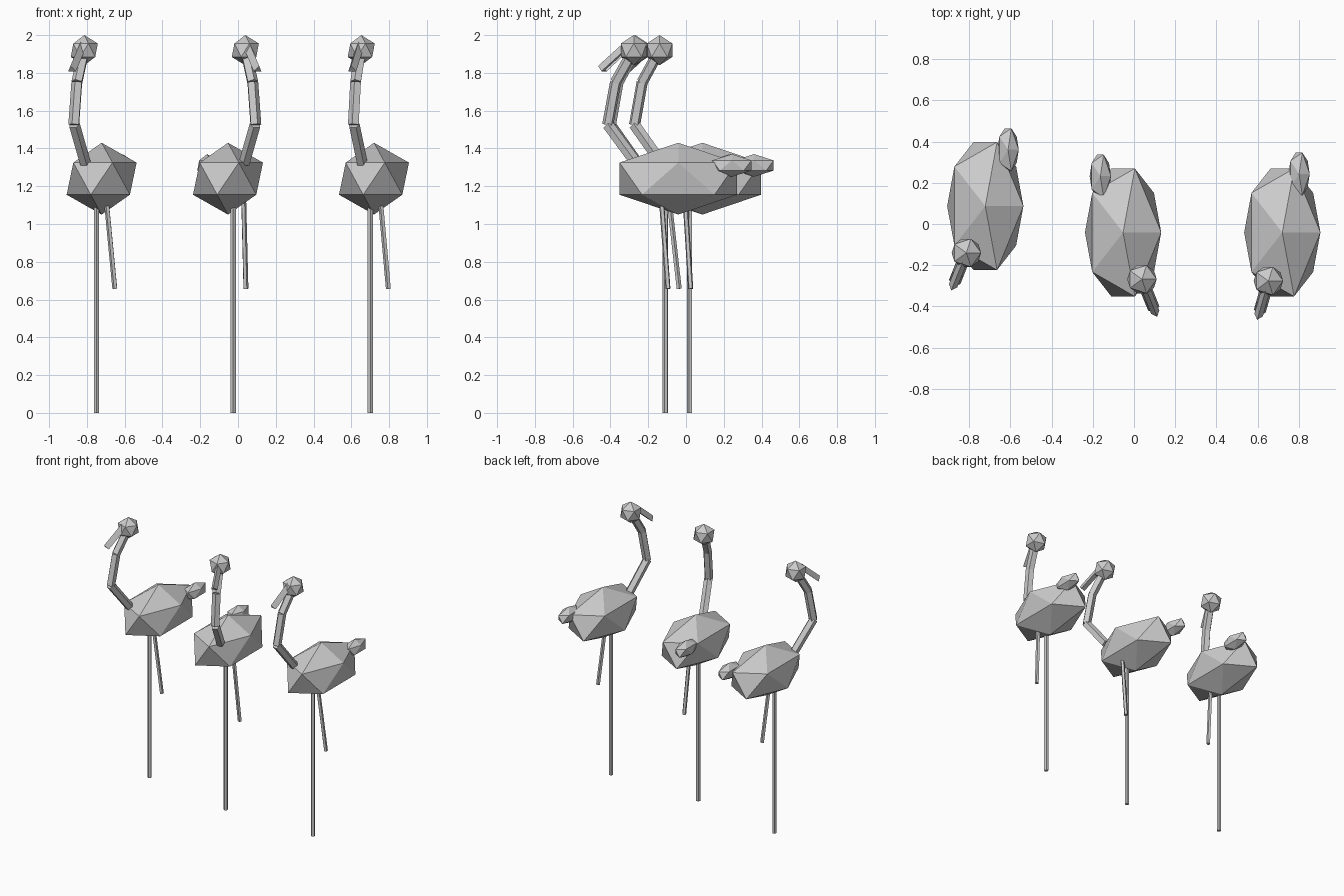
import bpy, bmesh, math
from mathutils import Matrix, Vector

cube = bpy.data.objects.get("Cube")
if cube:
    bpy.data.objects.remove(cube, do_unlink=True)

GREY = (0.6, 0.6, 0.6, 1)
mat = bpy.data.materials.new("plain_grey")
mat.use_nodes = True
mat.diffuse_color = GREY
mat.node_tree.nodes["Principled BSDF"].inputs["Base Color"].default_value = GREY


def finish(bm, name):
    mesh = bpy.data.meshes.new(name)
    bm.to_mesh(mesh)
    bm.free()
    mesh.materials.append(mat)
    bpy.context.collection.objects.link(bpy.data.objects.new(name, mesh))


def faceted_ball(name, centre, radii):
    """Twenty-sided ball stretched to the given radii."""
    bm = bmesh.new()
    place = Matrix.Translation(centre) @ Matrix.Diagonal((*radii, 1))
    bmesh.ops.create_icosphere(bm, subdivisions=1, radius=1, matrix=place)
    finish(bm, name)


def rods(name, points, radius, sides):
    """Separate straight rods joining consecutive points."""
    bm = bmesh.new()
    for a, b in zip(points, points[1:]):
        axis = b - a
        place = Matrix.Translation((a + b) / 2) @ axis.to_track_quat('Z', 'Y').to_matrix().to_4x4()
        bmesh.ops.create_cone(bm, cap_ends=True, segments=sides, radius1=radius,
                              radius2=radius, depth=axis.length, matrix=place)
    finish(bm, name)


def wading_bird(label, x, y, yaw):
    turn = Matrix.Translation((x, y, 0)) @ Matrix.Rotation(math.radians(yaw), 4, 'Z')

    def at(side, back, z):
        return turn @ Vector((side, back, z))

    # Body, tail and head keep their axes; only their places turn
    faceted_ball(label + "_body", (x, y, 1.24), (0.207, 0.365, 0.19))
    faceted_ball(label + "_tail", at(0, 0.295, 1.31), (0.058, 0.122, 0.06))
    faceted_ball(label + "_head", at(0, -0.245, 1.92), (0.08, 0.08, 0.08))

    # Bent neck and drooping beak
    neck = [(-0.235, 1.325), (-0.388, 1.525), (-0.345, 1.75), (-0.245, 1.92)]
    rods(label + "_neck", [at(0, b, z) for b, z in neck], 0.031, 5)
    rods(label + "_beak", [at(0, -0.28, 1.945), at(0, -0.425, 1.818)], 0.025, 3)

    # Standing leg and lifted leg
    rods(label + "_standing_leg", [at(0, -0.072, 0), at(0, -0.072, 1.12)], 0.015, 5)
    rods(label + "_lifted_leg", [at(0.058, -0.076, 1.13), at(0.089, -0.031, 0.657)], 0.014, 5)


wading_bird("right_bird", -0.722, 0.087, -22)
wading_bird("middle_bird", -0.053, -0.041, 22)
wading_bird("left_bird", 0.72, -0.041, -16)
